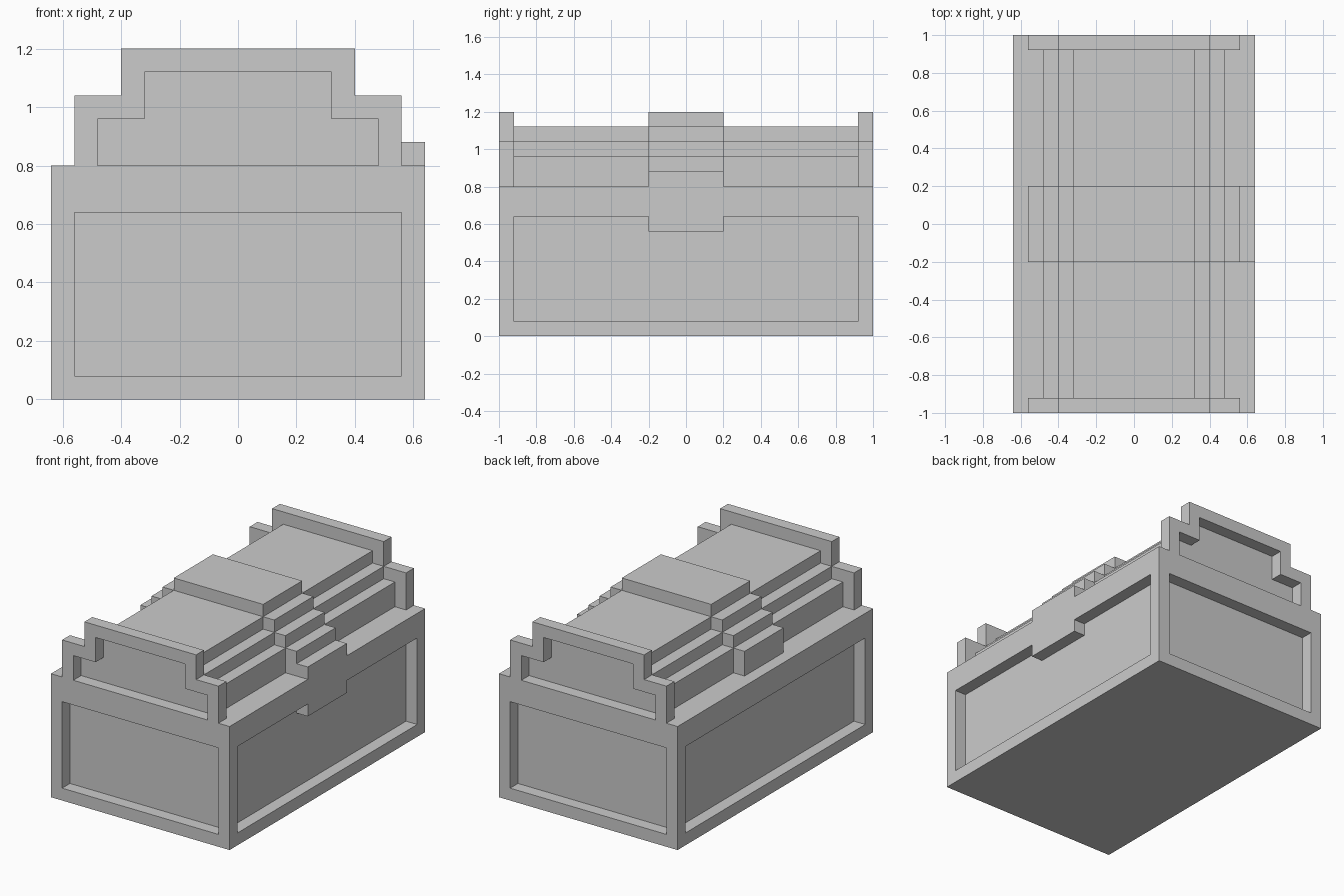
import bpy, bmesh

if "Cube" in bpy.data.objects:
    bpy.data.objects.remove(bpy.data.objects["Cube"])

T = 0.08  # frame thickness, also the step size of the lid


def prism(name, pts, axis, lo, hi):
    """Extrude a 2D profile (side, z) along 'x' or 'y' from lo to hi."""
    place = (lambda a, z, d: (d, a, z)) if axis == 'x' else (lambda a, z, d: (a, d, z))
    bm = bmesh.new()
    face = bm.faces.new([bm.verts.new(place(a, z, lo)) for a, z in pts])
    ext = bmesh.ops.extrude_face_region(bm, geom=[face])
    verts = [g for g in ext["geom"] if isinstance(g, bmesh.types.BMVert)]
    move = (hi - lo, 0, 0) if axis == 'x' else (0, hi - lo, 0)
    bmesh.ops.translate(bm, verts=verts, vec=move)
    bmesh.ops.recalc_face_normals(bm, faces=bm.faces[:])
    mesh = bpy.data.meshes.new(name)
    bm.to_mesh(mesh)
    bm.free()
    obj = bpy.data.objects.new(name, mesh)
    bpy.context.collection.objects.link(obj)
    return obj


def rect(a0, a1, z0, z1):
    return [(a0, z0), (a1, z0), (a1, z1), (a0, z1)]


def steps(levels, base=0.8):
    """Symmetric stepped outline from (half width, top z) pairs, widest first."""
    right, z = [], base
    for w, top in levels:
        right += [(w, z), (w, top)]
        z = top
    return right + [(-a, b) for a, b in reversed(right)]


def cut(target, cutter):
    mod = target.modifiers.new("cut", 'BOOLEAN')
    mod.object, mod.operation, mod.solver = cutter, 'DIFFERENCE', 'EXACT'
    bpy.context.view_layer.objects.active = target
    bpy.ops.object.modifier_apply(modifier=mod.name)
    bpy.data.objects.remove(cutter)


# Chest body with a recessed panel on each side
body = prism("chest_body", rect(-0.64, 0.64, 0, 0.8), 'y', -1, 1)
cut(body, prism("front_cutter", rect(-0.56, 0.56, T, 0.64), 'y', -1.1, -0.92))
cut(body, prism("back_cutter", rect(-0.56, 0.56, T, 0.64), 'y', 0.92, 1.1))
cut(body, prism("left_cutter", rect(-0.92, 0.92, T, 0.64), 'x', -0.7, -0.56))
# The right panel leaves the lower half of the latch standing
latch_panel = [(-0.92, T), (0.92, T), (0.92, 0.64), (0.2, 0.64),
               (0.2, 0.56), (-0.2, 0.56), (-0.2, 0.64), (-0.92, 0.64)]
cut(body, prism("right_cutter", latch_panel, 'x', 0.56, 0.7))

# Stepped lid
prism("lid_core", steps([(0.48, 0.96), (0.40, 1.04), (0.32, 1.12)]), 'y', -0.92, 0.92)

# Raised middle band and upper half of the latch
prism("lid_band", steps([(0.56, 0.96), (0.48, 1.04), (0.40, 1.12), (0.32, 1.2)]), 'y', -0.2, 0.2)
prism("lid_latch", rect(-0.2, 0.2, 0.8, 0.88), 'x', 0.56, 0.64)

# Stepped arch frames closing both ends of the lid
arch = steps([(0.56, 1.04), (0.40, 1.2)]) + steps([(0.48, 0.96), (0.32, 1.12)])[::-1]
for name, y in (("lid_front_frame", -1), ("lid_back_frame", 0.92)):
    prism(name, arch, 'y', y, y + T)
